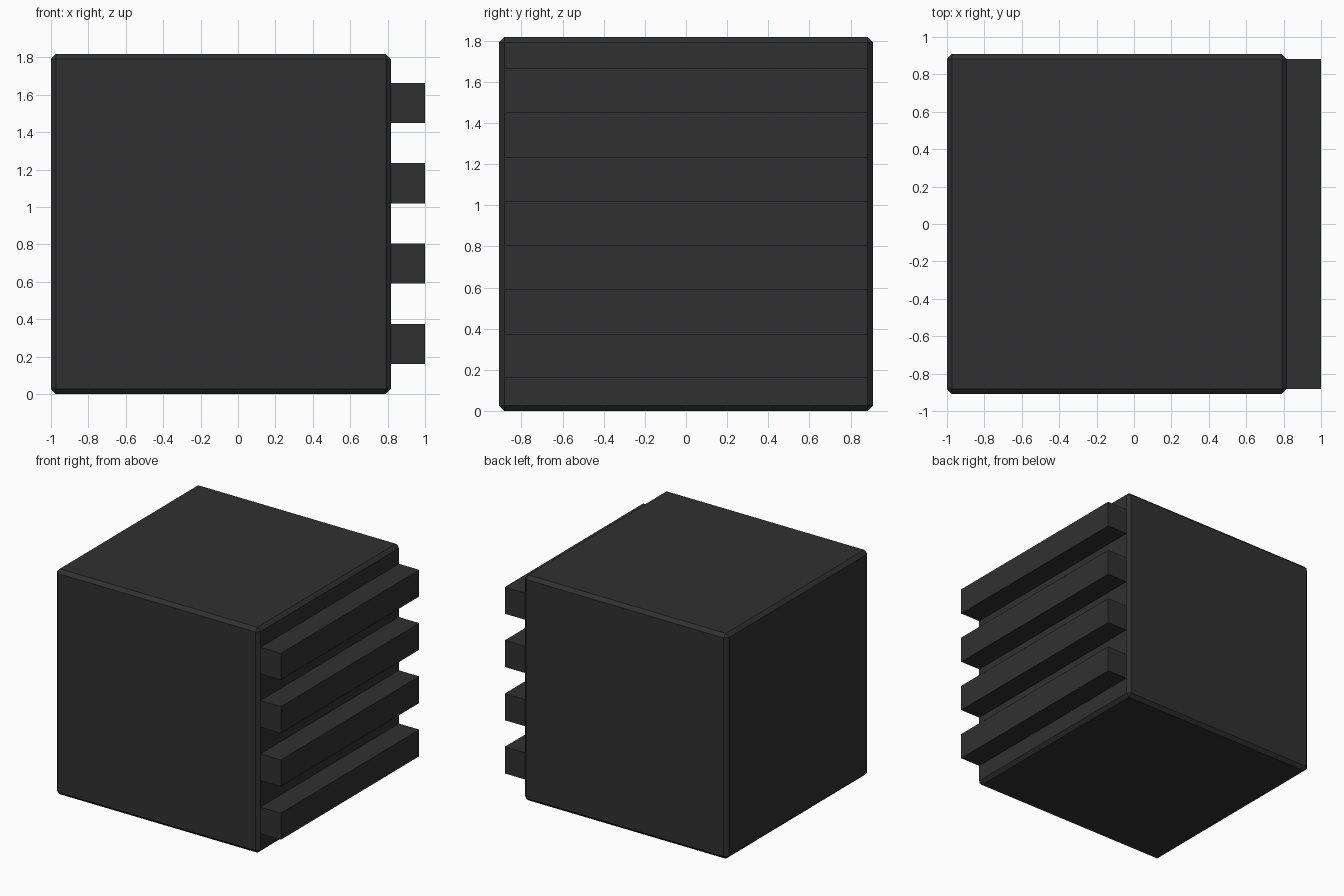
import bpy
import bmesh

if "Cube" in bpy.data.objects:
    bpy.data.objects.remove(bpy.data.objects["Cube"])

SIDE = 1.818        # edge length of the block
CHAMFER = 0.027
RIB_Z0 = 0.16       # underside of the lowest rib
RIB_H = 0.2148      # rib height, equal to the gap between ribs
RIBS = 4
X_FACE = -1 + SIDE  # plane the ribs grow from

bm = bmesh.new()

# Chamfered block standing on z = 0
bmesh.ops.create_cube(bm, size=SIDE)
bmesh.ops.translate(bm, verts=bm.verts, vec=(-1 + SIDE / 2, 0, SIDE / 2))
bmesh.ops.bevel(bm, geom=bm.edges[:], offset=CHAMFER, segments=1,
                profile=0.5, affect='EDGES')
bm.normal_update()


def side_faces():
    return [f for f in bm.faces if f.normal.x > 0.99]


# Slice the right face into horizontal strips
for i in range(RIBS * 2):
    faces = side_faces()
    edges = {e for f in faces for e in f.edges}
    verts = {v for f in faces for v in f.verts}
    bmesh.ops.bisect_plane(bm, geom=[*verts, *edges, *faces], dist=1e-5,
                           plane_co=(0, 0, RIB_Z0 + i * RIB_H),
                           plane_no=(0, 0, 1))
    bm.normal_update()

# Extrude every second strip into a rib
strips = sorted(side_faces(), key=lambda f: f.calc_center_median().z)
ribs = bmesh.ops.extrude_discrete_faces(bm, faces=strips[1::2])["faces"]
for face in ribs:
    bmesh.ops.translate(bm, verts=face.verts, vec=(1 - X_FACE, 0, 0))

bmesh.ops.recalc_face_normals(bm, faces=bm.faces)
mesh = bpy.data.meshes.new("ribbed_block")
bm.to_mesh(mesh)
bm.free()
block = bpy.data.objects.new("ribbed_block", mesh)
bpy.context.collection.objects.link(block)

# Dark charcoal finish
charcoal = bpy.data.materials.new("charcoal")
charcoal.diffuse_color = (0.03, 0.03, 0.03, 1)
charcoal.use_nodes = True
charcoal.node_tree.nodes["Principled BSDF"].inputs["Base Color"].default_value = charcoal.diffuse_color
mesh.materials.append(charcoal)
